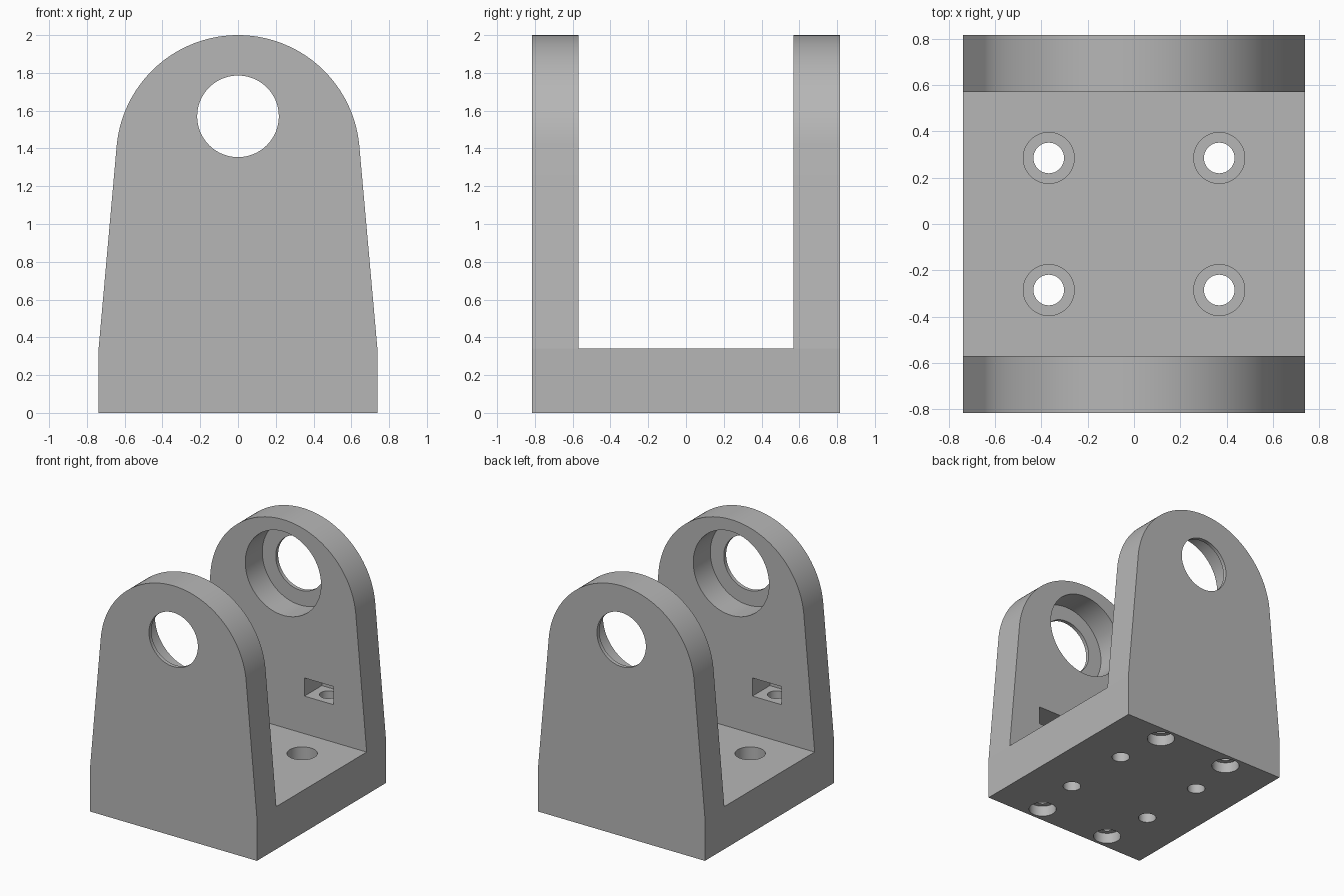
import bpy
import bmesh
import math
from mathutils import Matrix

cube = bpy.data.objects.get("Cube")
if cube:
    bpy.data.objects.remove(cube, do_unlink=True)

# Main dimensions
HALF_W, HALF_D, GAP = 0.738, 0.815, 0.57
BASE_TOP, ARC_Z, ARC_R = 0.34, 1.355, 0.645
BORE_Z, SEGMENTS = 1.57, 128

grey = bpy.data.materials.new("plain grey")
grey.use_nodes = True
colour = (0.47, 0.47, 0.47, 1)
grey.diffuse_color = colour
grey.node_tree.nodes["Principled BSDF"].inputs["Base Color"].default_value = colour


def make_object(name, bm):
    mesh = bpy.data.meshes.new(name)
    bmesh.ops.recalc_face_normals(bm, faces=bm.faces)
    bm.to_mesh(mesh)
    bm.free()
    obj = bpy.data.objects.new(name, mesh)
    bpy.context.collection.objects.link(obj)
    obj.data.materials.append(grey)
    return obj


def box(name, lo, hi):
    bm = bmesh.new()
    bmesh.ops.create_cube(bm, size=1)
    for v in bm.verts:
        v.co = [(a + b) / 2 + c * (b - a) for a, b, c in zip(lo, hi, v.co)]
    return make_object(name, bm)


def cylinder(name, radius, length, centre, along_y=False):
    bm = bmesh.new()
    turn = Matrix.Rotation(math.pi / 2, 4, "X") if along_y else Matrix()
    bmesh.ops.create_cone(bm, cap_ends=True, segments=SEGMENTS, radius1=radius,
                          radius2=radius, depth=length,
                          matrix=Matrix.Translation(centre) @ turn)
    return make_object(name, bm)


def hole_up(name, radius, x, y, z0, z1):
    return cylinder(name, radius, z1 - z0, (x, y, (z0 + z1) / 2))


# Bracket body: tapered outline whose flanks run tangent into the round top
dx, dz = HALF_W, BASE_TOP - ARC_Z
start = math.atan2(dz, dx) + math.acos(ARC_R / math.hypot(dx, dz))
steps = 72
outline = [(-HALF_W, BASE_TOP), (-HALF_W, 0), (HALF_W, 0), (HALF_W, BASE_TOP)]
for i in range(steps + 1):
    a = start + (math.pi - 2 * start) * i / steps
    outline.append((ARC_R * math.cos(a), ARC_Z + ARC_R * math.sin(a)))
bm = bmesh.new()
face = bm.faces.new([bm.verts.new((x, -HALF_D, z)) for x, z in outline])
extruded = bmesh.ops.extrude_face_region(bm, geom=[face])["geom"]
bmesh.ops.translate(bm, vec=(0, 2 * HALF_D, 0),
                    verts=[g for g in extruded if isinstance(g, bmesh.types.BMVert)])
bracket = make_object("clevis_bracket", bm)

# Space between the arms, then the pivot bore and its inner bearing recess
cutters = [
    box("arm_gap", (-1, -GAP, BASE_TOP), (1, GAP, 3)),
    cylinder("pivot_bore", 0.216, 2, (0, 0, BORE_Z), True),
    cylinder("bearing_recess", 0.335, 2 * (HALF_D - 0.03), (0, 0, BORE_Z), True),
]
for sx in (-1, 1):
    # Nut slots in the inner faces of both arms
    x = sx * 0.316
    cutters.append(box("nut_slot", (x - 0.128, -0.79, 0.64), (x + 0.128, 0.79, 0.785)))
    for sy in (-1, 1):
        # Bolt holes under the arms, recessed from below
        y = sy * 0.69
        cutters.append(hole_up("bolt_hole", 0.065, x, y, -0.1, 0.7))
        cutters.append(hole_up("bolt_recess", 0.102, x, y, -0.1, 0.085))
        # Mounting holes through the base, recessed from above
        bx, by = sx * 0.368, sy * 0.285
        cutters.append(hole_up("mount_hole", 0.066, bx, by, -0.1, 0.5))
        cutters.append(hole_up("mount_recess", 0.11, bx, by, 0.17, 0.5))

bpy.context.view_layer.objects.active = bracket
for cutter in cutters:
    mod = bracket.modifiers.new("cut", "BOOLEAN")
    mod.operation = "DIFFERENCE"
    mod.solver = "EXACT"
    mod.object = cutter
    cutter.hide_render = True
    bpy.ops.object.modifier_apply(modifier=mod.name)
    bpy.data.objects.remove(cutter, do_unlink=True)

# Smooth the round walls while the slight bend in the flanks stays crisp
bpy.ops.object.select_all(action="DESELECT")
bracket.select_set(True)
bpy.ops.object.shade_smooth_by_angle(angle=math.radians(4))
